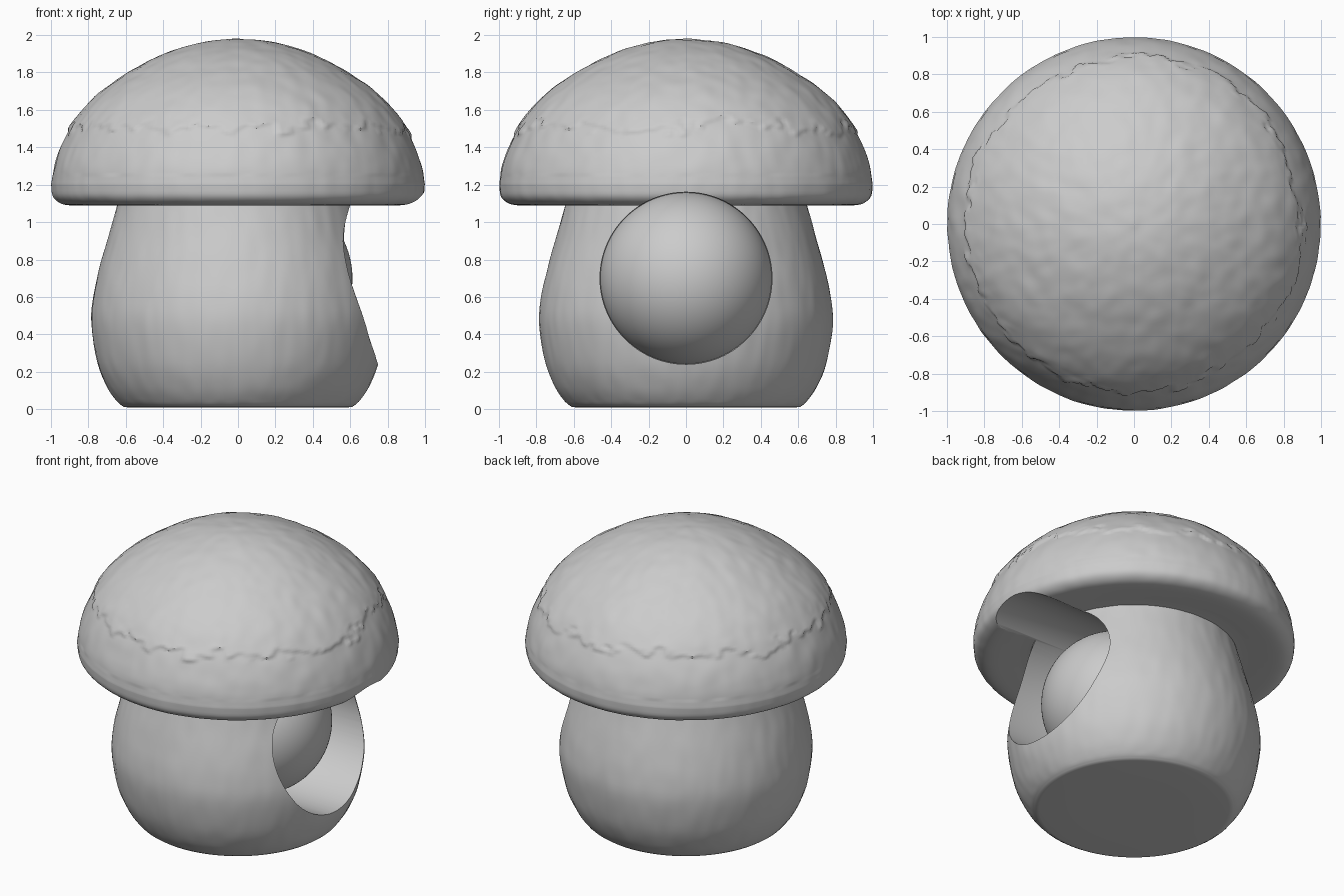
import bpy, bmesh, math
from mathutils import Vector, noise

if "Cube" in bpy.data.objects:
    bpy.data.objects.remove(bpy.data.objects["Cube"])


def smooth(pts, n):
    """Catmull-Rom curve through (radius, height) points, n steps per span."""
    p = [Vector(q) for q in pts]
    p = [p[0] * 2 - p[1]] + p + [p[-1] * 2 - p[-2]]
    out = []
    for i in range(1, len(p) - 2):
        a, b, c, d = p[i - 1:i + 3]
        for k in range(n):
            t = k / n
            out.append(0.5 * (2 * b + (c - a) * t + (2 * a - 5 * b + 4 * c - d) * t * t
                              + (3 * b - a - 3 * c + d) * t ** 3))
    return out + [p[-2]]


def lathe(name, prof, segs, place):
    """Closed solid of revolution; first and last profile points lie on the axis."""
    bm = bmesh.new()
    rings = []
    for r, h in prof:
        if r < 1e-5:
            rings.append([bm.verts.new(place(0, h, 0))])
        else:
            rings.append([bm.verts.new(place(r, h, 2 * math.pi * j / segs)) for j in range(segs)])
    for a, b in zip(rings, rings[1:]):
        for j in range(segs):
            k = (j + 1) % segs
            if len(a) == 1:
                bm.faces.new((a[0], b[k], b[j]))
            elif len(b) == 1:
                bm.faces.new((a[j], a[k], b[0]))
            else:
                bm.faces.new((a[j], a[k], b[k], b[j]))
    bmesh.ops.recalc_face_normals(bm, faces=bm.faces)
    me = bpy.data.meshes.new(name)
    bm.to_mesh(me)
    bm.free()
    ob = bpy.data.objects.new(name, me)
    bpy.context.collection.objects.link(ob)
    return ob


def rough(r, h, ang):
    """Body surface: fine grain, plus a raised crust with a ragged lower edge."""
    c, s = math.cos(ang), math.sin(ang)
    q = Vector((r * c, r * s, h))
    grow = 0.0
    if r > 0.0 and 0.03 < h:
        grow = 0.003 * noise.noise(Vector((q.x * 14, q.y * 14, q.z * 6)))
    if h > 1.25:
        grow += 0.004 * noise.noise(q * 9)
        u = Vector((c, s, 0.3))
        edge = 1.5 + 0.07 * noise.noise(u * 3.5) + 0.05 * noise.noise(q * 11 + u)
        edge += 0.03 * noise.noise(q * 25)
        t = min(1, max(0, (h - edge) / 0.018))
        lip = math.exp(-max(0, h - edge) / 0.04)
        grow += t * (0.007 + 0.010 * lip * (0.6 + noise.noise(q * 8)))
    # push outward, more upward near the crown
    up = min(1, max(0, (h - 1.3) / 0.68))
    side = math.sqrt(1 - up * up)
    return ((r + grow * side * (r > 0)) * c, (r + grow * side * (r > 0)) * s, h + grow * up)


# mushroom body: base, stem, cap underside and domed cap
base = [(0, 0.01), (0.3, 0.01), (0.59, 0.01)]
stem = smooth([(0.61, 0.012), (0.645, 0.04), (0.70, 0.12), (0.752, 0.25), (0.785, 0.45),
               (0.774, 0.6), (0.742, 0.75), (0.70, 0.9), (0.658, 1.05), (0.645, 1.1)], 4)
under = smooth([(0.70, 1.1), (0.80, 1.093), (0.90, 1.09), (0.955, 1.104),
                (0.99, 1.14), (0.998, 1.2)], 4)
cap = smooth([(0.998, 1.205), (0.982, 1.3), (0.948, 1.4), (0.897, 1.5), (0.826, 1.6),
              (0.722, 1.7), (0.575, 1.8), (0.40, 1.89), (0.2, 1.953), (0, 1.975)], 9)
body = lathe("mushroom_body", base + stem + under + cap, 288, rough)

# round side opening with a domed inner end
R, X, Z = 0.46, 0.152, 0.70
hole = [(R * math.sin(a), X + R * math.cos(a)) for a in
        [math.radians(i * 3.5) for i in range(25)]]
hole += [(R, X + 0.06), (R, 1.3), (0, 1.3)]
cutter = lathe("opening_cutter", hole, 128,
               lambda r, h, a: (h, r * math.cos(a + 0.003), Z + r * math.sin(a + 0.003)))
cutter.hide_render = True
cutter.hide_set(True)

mod = body.modifiers.new("opening", "BOOLEAN")
mod.operation = "DIFFERENCE"
mod.solver = "EXACT"
mod.object = cutter

# apply the cut, then shade smooth with crisp edges
dg = bpy.context.evaluated_depsgraph_get()
cut = bpy.data.meshes.new_from_object(body.evaluated_get(dg))
body.modifiers.clear()
body.data = cut
bpy.data.objects.remove(cutter)
bpy.context.view_layer.objects.active = body
body.select_set(True)
bpy.ops.object.shade_smooth_by_angle(angle=math.radians(35))
